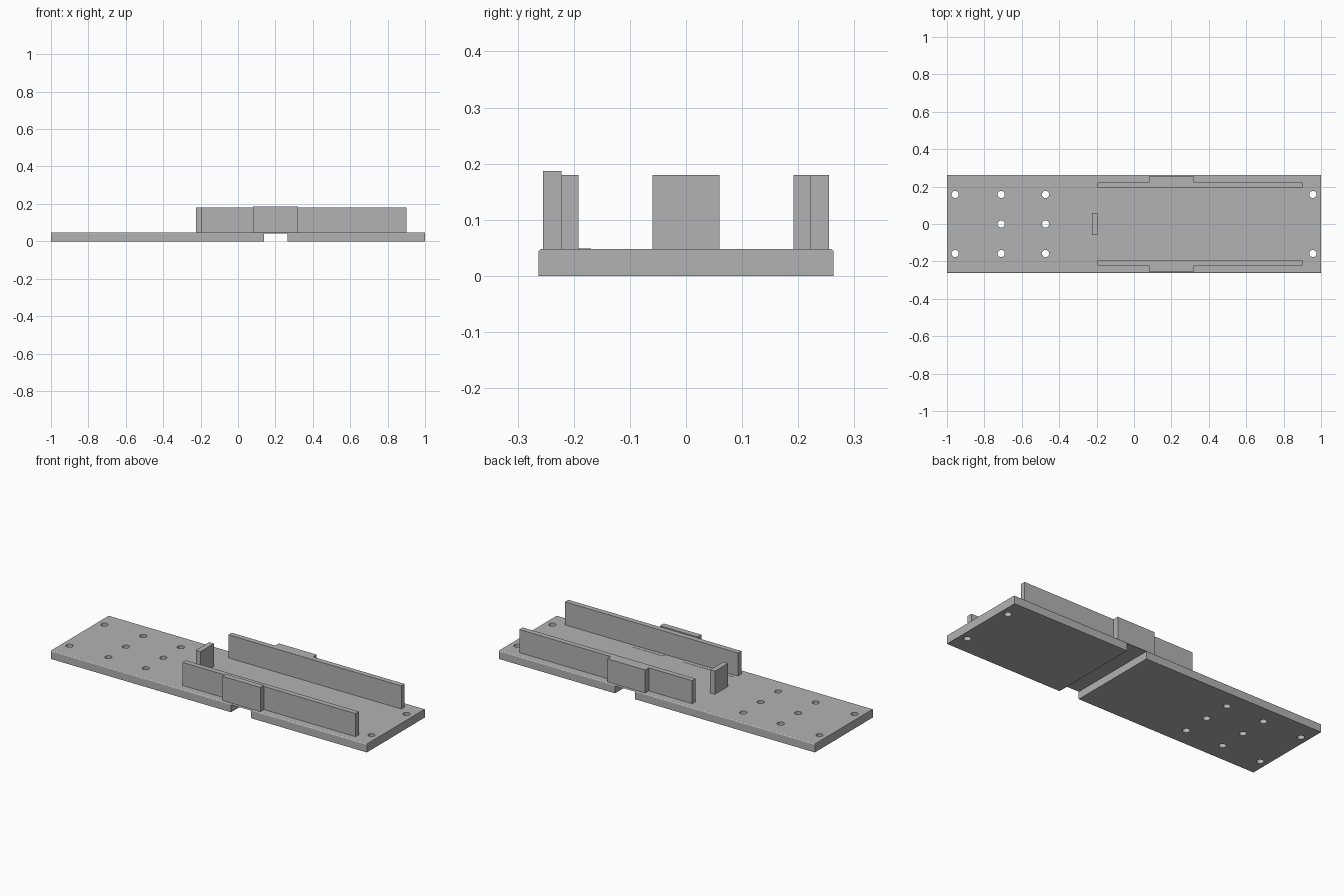
import bpy
import bmesh
from mathutils import Vector

if "Cube" in bpy.data.objects:
    bpy.data.objects.remove(bpy.data.objects["Cube"])

grey = bpy.data.materials.new("plain grey")
grey.use_nodes = True
colour = (0.45, 0.45, 0.45, 1)
grey.diffuse_color = colour
grey.node_tree.nodes["Principled BSDF"].inputs["Base Color"].default_value = colour


def finish(name, bm):
    mesh = bpy.data.meshes.new(name)
    bmesh.ops.recalc_face_normals(bm, faces=bm.faces)
    bm.to_mesh(mesh)
    bm.free()
    mesh.materials.append(grey)
    obj = bpy.data.objects.new(name, mesh)
    bpy.context.collection.objects.link(obj)
    return obj


def box(name, x, y, z, rounding=0):
    """Box from (low, high) ranges; rounding softens the long top edges."""
    bm = bmesh.new()
    bmesh.ops.create_cube(bm, size=1)
    for v in bm.verts:
        v.co = Vector([(a + b) / 2 + c * (b - a) for c, (a, b) in zip(v.co, (x, y, z))])
    if rounding:
        edges = [e for e in bm.edges if all(v.co.z > z[1] - 0.001 for v in e.verts)
                 and abs(e.verts[0].co.y - e.verts[1].co.y) < 0.001]
        bmesh.ops.bevel(bm, geom=edges, offset=rounding, segments=3,
                        profile=0.5, affect='EDGES')
    return finish(name, bm)


def plate(name, outline, z0, z1):
    bm = bmesh.new()
    face = bm.faces.new([bm.verts.new((x, y, z0)) for x, y in outline])
    top = bmesh.ops.extrude_face_region(bm, geom=[face])["geom"]
    for v in top:
        if isinstance(v, bmesh.types.BMVert):
            v.co.z = z1
    return finish(name, bm)


def cut(target, cutter):
    cutter.hide_render = True
    cutter.hide_set(True)
    cutter.display_type = 'WIRE'
    mod = target.modifiers.new(cutter.name, 'BOOLEAN')
    mod.operation = 'DIFFERENCE'
    mod.solver = 'EXACT'
    mod.object = cutter


TOP = 0.048
RAIL_TOP = 0.18

# Base board with a groove across its underside
base = box("base_board", (-1, 1), (-0.263, 0.263), (0, TOP), rounding=0.006)
cut(base, box("groove_cutter", (0.14, 0.265), (-0.4, 0.4), (-0.1, 0.043)))

# Screw holes: three across on the inner rows, two at each end
holes = [(x, y) for x in (-0.956, -0.71, -0.473, 0.956) for y in (-0.158, 0, 0.158)
         if y or abs(x) < 0.9]
bm = bmesh.new()
for x, y in holes:
    ret = bmesh.ops.create_cone(bm, cap_ends=True, segments=32, radius1=0.019,
                                radius2=0.019, depth=0.3)
    bmesh.ops.translate(bm, verts=ret["verts"], vec=(x, y, 0))
cut(base, finish("hole_cutter", bm))

# Side rails with their outer clips; the front clip stands a little taller
for side, s, clip_top in (("front", -1, 0.187), ("back", 1, RAIL_TOP)):
    box(side + "_rail", (-0.195, 0.9), sorted((s * 0.192, s * 0.222)), (TOP - 0.002, RAIL_TOP))
    box(side + "_clip", (0.08, 0.32), sorted((s * 0.222, s * 0.255)), (TOP - 0.002, clip_top))

# End stop
box("end_stop", (-0.225, -0.195), (-0.06, 0.06), (TOP - 0.002, RAIL_TOP))

# Thin tapered strips beside the front rail
for name, tip, heel, inner in (("long_strip", -0.19, -0.1, 0.14),
                               ("short_strip", 0.46, 0.34, 0.265)):
    plate(name, [(tip, -0.169), (inner, -0.169), (inner, -0.192), (heel, -0.192)],
          TOP - 0.001, TOP + 0.001)
